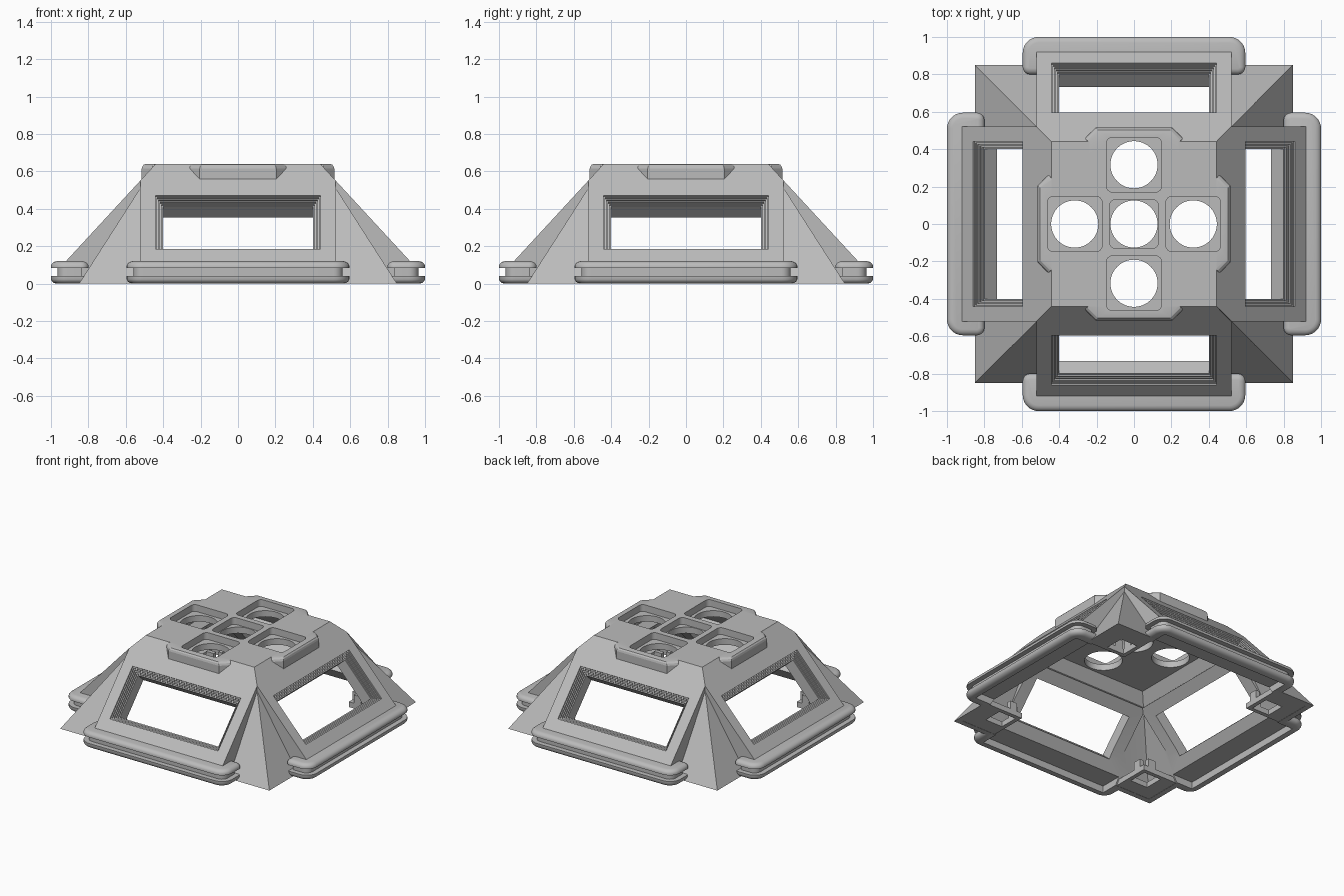
import bpy, bmesh, math
from mathutils import Matrix, Vector

if "Cube" in bpy.data.objects:
    bpy.data.objects.remove(bpy.data.objects["Cube"], do_unlink=True)

grey = bpy.data.materials.new("plain_grey")
grey.use_nodes = True
grey.diffuse_color = (0.5, 0.5, 0.5, 1)
grey.node_tree.nodes["Principled BSDF"].inputs["Base Color"].default_value = (0.5, 0.5, 0.5, 1)

BASE, TOP, HEIGHT = 0.85, 0.44, 0.64
TURNS = [Matrix.Rotation(math.radians(90 * i), 4, 'Z') for i in range(4)]
SIDES = list(zip(("back", "right", "front", "left"), TURNS))


def finish(name, bm, matrix):
    bmesh.ops.transform(bm, matrix=matrix, verts=bm.verts)
    bmesh.ops.recalc_face_normals(bm, faces=bm.faces)
    mesh = bpy.data.meshes.new(name)
    bm.to_mesh(mesh)
    bm.free()
    mesh.materials.append(grey)
    obj = bpy.data.objects.new(name, mesh)
    bpy.context.scene.collection.objects.link(obj)
    return obj


def loft(name, rings, matrix=Matrix()):
    """Solid through a stack of rings with equal point counts."""
    bm = bmesh.new()
    loops = [[bm.verts.new(p) for p in ring] for ring in rings]
    n = len(loops[0])
    for a, b in zip(loops, loops[1:]):
        for i in range(n):
            j = (i + 1) % n
            bm.faces.new((a[i], a[j], b[j], b[i]))
    bm.faces.new(loops[0][::-1])
    bm.faces.new(loops[-1])
    return finish(name, bm, matrix)


def hull(name, points, matrix=Matrix()):
    bm = bmesh.new()
    verts = [bm.verts.new(p) for p in points]
    bmesh.ops.convex_hull(bm, input=verts)
    bmesh.ops.dissolve_limit(bm, angle_limit=0.01, verts=bm.verts, edges=bm.edges)
    return finish(name, bm, matrix)


def rect(hx, hy, z, cx=0, cy=0):
    return [(cx + sx * hx, cy + sy * hy, z) for sx, sy in ((1, 1), (-1, 1), (-1, -1), (1, -1))]


def rounded(hx, hy, far_r, near_r, z, cx=0, cy=0, steps=8):
    """Rounded rectangle with one radius on the +y corners, another on the -y ones."""
    pts = []
    for q, (sx, sy) in enumerate(((1, 1), (-1, 1), (-1, -1), (1, -1))):
        r = far_r if sy > 0 else near_r
        for k in range(steps + 1):
            a = math.pi / 2 * (q + k / steps)
            pts.append((cx + sx * (hx - r) + r * math.cos(a),
                        cy + sy * (hy - r) + r * math.sin(a), z))
    return pts


def circle(r, z, cx, cy, n=64):
    return [(cx + r * math.cos(math.tau * i / n), cy + r * math.sin(math.tau * i / n), z)
            for i in range(n)]


def boolean(target, tool, operation):
    mod = target.modifiers.new("cut", 'BOOLEAN')
    mod.operation, mod.solver, mod.object = operation, 'EXACT', tool
    bpy.context.view_layer.objects.active = target
    bpy.ops.object.modifier_apply(modifier=mod.name)
    bpy.data.objects.remove(tool, do_unlink=True)


def smooth(obj, degrees):
    bpy.ops.object.select_all(action='DESELECT')
    obj.select_set(True)
    bpy.context.view_layer.objects.active = obj
    bpy.ops.object.shade_smooth_by_angle(angle=math.radians(degrees))


def trough(turn):
    return loft("trough", [rect(0.52, 0.12, z, 0, 0.82) for z in (-0.1, 0.05)], turn)


# Main pyramid shell
shell = loft("pyramid_shell", [rect(BASE, BASE, 0), rect(TOP, TOP, HEIGHT)])

# Raised sloping panels and top edge lugs
PW, PY, PZ = 0.52, 0.92, 0.12
slope = (HEIGHT - PZ) / (PY - TOP)
for name, turn in SIDES:
    pts = []
    for s in (-1, 1):
        pts += [(s * PW, PY, PZ), (s * PW, PY, 0.02), (s * PW, PW, 0.02),
                (s * PW, PW, PZ + (PY - PW) * slope),
                (s * TOP, TOP, HEIGHT), (s * TOP, TOP, 0.02)]
    boolean(shell, hull("panel", pts, turn), 'UNION')

    def lug_ring(inset, z):
        w, y = 0.26 - inset, 0.515 - inset
        return [(w, 0.38, z), (w, y - 0.055, z), (w - 0.055, y, z),
                (0.055 - w, y, z), (-w, y - 0.055, z), (-w, 0.38, z)]
    lug = loft("lug", [lug_ring(0, 0.55), lug_ring(0, 0.615), lug_ring(0.004, 0.628),
                       lug_ring(0.012, 0.637), lug_ring(0.022, HEIGHT)], turn)
    boolean(shell, lug, 'UNION')

# Thin-walled interior, open underneath the panels
boolean(shell, loft("cavity", [rect(0.874, 0.874, -0.1), rect(0.461, 0.461, 0.545)]), 'DIFFERENCE')
for name, turn in SIDES:
    boolean(shell, trough(turn), 'DIFFERENCE')

# Deep window collars inside, then stepped openings square to each panel
window_y = 0.7275
up = Vector((0, -1, slope)).normalized()
out = Vector((0, slope, 1)).normalized()
centre = Vector((0, window_y, PZ + (PY - window_y) * slope))
frame = Matrix.Translation(centre) @ Matrix((Vector((1, 0, 0)), up, out)).transposed().to_4x4()
for name, turn in SIDES:
    collar = loft("collar", [rect(0.49, 0.245, w) for w in (-0.13, -0.02)], turn @ frame)
    boolean(shell, collar, 'UNION')
for name, turn in SIDES:
    rings, depth = [], 0.03
    for k in range(6):
        inset = 0.008 * k
        rings.append(rect(0.44 - inset, 0.195 - inset, depth))
        depth = -0.009 * (k + 1) if k < 5 else -0.2
        rings.append(rect(0.44 - inset, 0.195 - inset, depth))
    boolean(shell, loft("window", rings, turn @ frame), 'DIFFERENCE')

# Five round holes with rounded square recesses
spots = [(0, 0, 0.13)] + [(*(t @ Vector((0, 0.317, 0))).xy, 0.146) for t in TURNS]
for x, y, half in spots:
    recess = loft("recess", [rounded(half, half, 0.03, 0.03, z, x, y) for z in (0.59, 0.7)])
    boolean(shell, recess, 'DIFFERENCE')
    boolean(shell, loft("hole", [circle(0.126, z, x, y) for z in (0.5, 0.7)]), 'DIFFERENCE')
smooth(shell, 12)

# Grooved bumper rims at the foot of each panel: (height, inset)
RIM = [(0, 0.03), (0.004, 0.016), (0.012, 0.006), (0.022, 0), (0.04, 0), (0.04, 0.036),
       (0.085, 0.036), (0.085, 0), (0.098, 0), (0.108, 0.006), (0.116, 0.016), (0.12, 0.03)]
for name, turn in SIDES:
    rings = [rounded(0.595 - i, 0.1 - i, 0.085 - i, 0.04 - i, z, 0, 0.9) for z, i in RIM]
    rim = loft(name + "_rim", rings, turn)
    boolean(rim, trough(turn), 'DIFFERENCE')
    smooth(rim, 35)

# Corner feet: drilled plate with two upright prongs
for name, turn in SIDES:
    lo, t = 0.53, 0.04
    edge = BASE - (BASE - TOP) * t / HEIGHT

    def square(a, b, z):
        return rect((b - a) / 2, (b - a) / 2, z, (a + b) / 2, (a + b) / 2)
    foot = loft(name + "_corner_foot", [square(lo, BASE - 0.001, 0.001),
                                        square(lo, edge - 0.001, t)], turn)
    boolean(foot, loft("socket", [square(0.56, 0.7, z) for z in (-0.1, 0.2)], turn), 'DIFFERENCE')
    for tag, cx, cy, hx, hy in (("a", 0.545, 0.6, 0.015, 0.03), ("b", 0.6, 0.545, 0.03, 0.015)):
        loft(name + "_prong_" + tag, [rect(hx, hy, z, cx, cy) for z in (0.02, 0.1)], turn)
